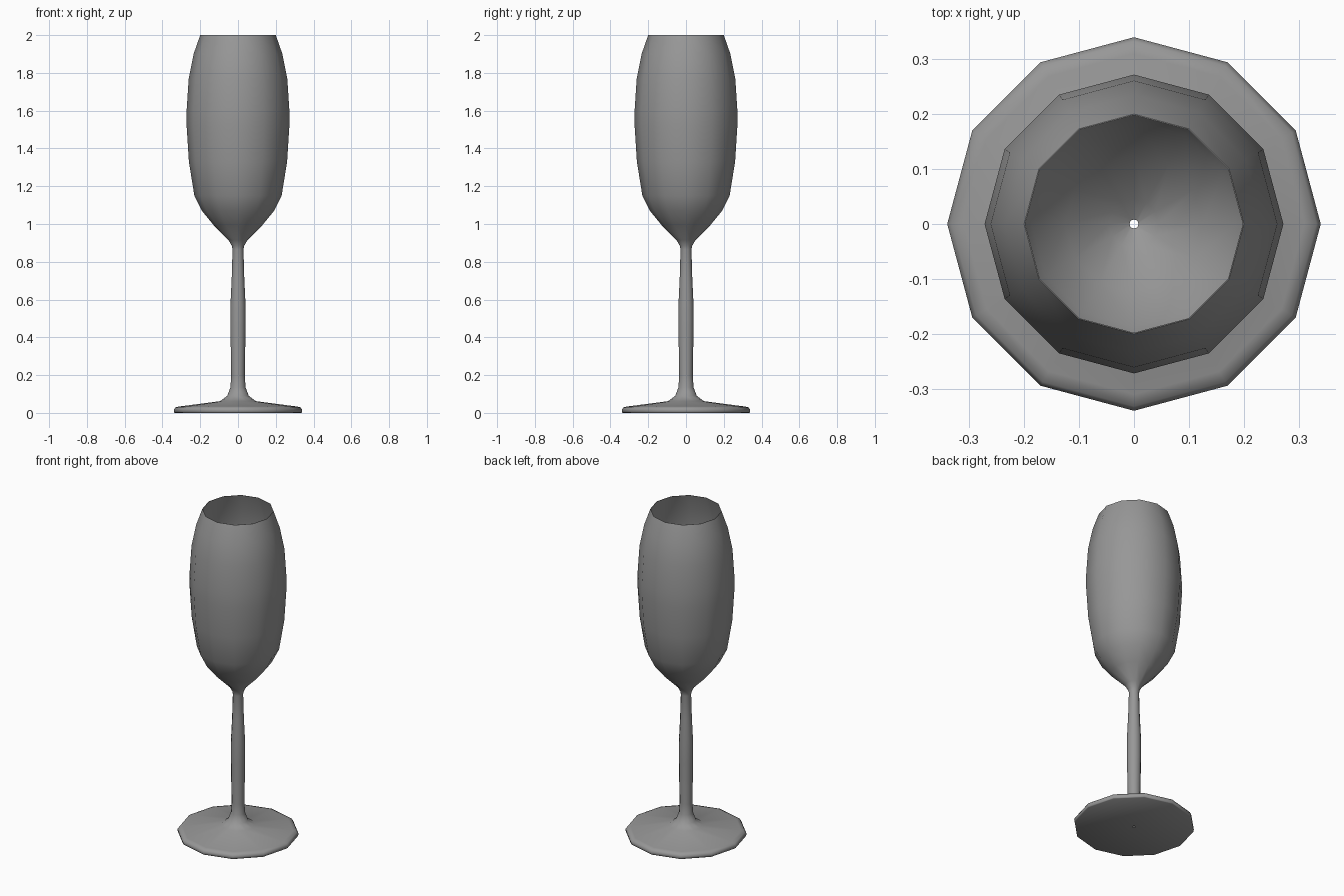
import bpy, bmesh, math

if "Cube" in bpy.data.objects:
    bpy.data.objects.remove(bpy.data.objects["Cube"])

SIDES = 12

# Bowl inside, from the small open centre up to the rim
inner = [(0.008, 0.92), (0.045, 0.94), (0.125, 1.01), (0.187, 1.085),
         (0.226, 1.165), (0.255, 1.33), (0.267, 1.52), (0.267, 1.6),
         (0.256, 1.77), (0.231, 1.9), (0.198, 2.0)]
# Bowl outside, from the rim down to the neck
outer = [(0.2, 2.0), (0.235, 1.9), (0.261, 1.77), (0.272, 1.6), (0.272, 1.52),
         (0.26, 1.33), (0.231, 1.15), (0.191, 1.07), (0.13, 0.995), (0.05, 0.915)]
# Stem
stem = [(0.033, 0.885), (0.029, 0.865), (0.033, 0.72), (0.04, 0.57),
        (0.04, 0.45), (0.036, 0.2), (0.04, 0.135), (0.057, 0.09)]
# Foot, ending in a small open centre underneath
foot = [(0.095, 0.062), (0.31, 0.034), (0.332, 0.029), (0.34, 0.016),
        (0.338, 0.003), (0.334, 0.0), (0.008, 0.0)]


def lathe(name, profile):
    """Turn a (radius, height) profile around the z axis."""
    bm = bmesh.new()
    rings = []
    for r, z in profile:
        rings.append([bm.verts.new((r * math.cos(math.tau * i / SIDES),
                                    r * math.sin(math.tau * i / SIDES), z))
                      for i in range(SIDES)])
    for a, b in zip(rings, rings[1:]):
        for i in range(SIDES):
            j = (i + 1) % SIDES
            bm.faces.new((a[i], a[j], b[j], b[i]))
    # Flip if needed so the outside faces outwards
    for f in bm.faces:
        f.normal_update()
    outside = max(bm.faces, key=lambda f: f.calc_center_median().xy.length)
    c = outside.calc_center_median()
    if outside.normal.xy.dot(c.xy) < 0:
        bmesh.ops.reverse_faces(bm, faces=bm.faces[:])
    mesh = bpy.data.meshes.new(name)
    bm.to_mesh(mesh)
    bm.free()
    obj = bpy.data.objects.new(name, mesh)
    bpy.context.collection.objects.link(obj)
    return obj


# Whole glass is one continuous turned surface
glass = lathe("flute_glass", inner + outer + stem + foot)
bpy.context.view_layer.objects.active = glass
glass.select_set(True)
bpy.ops.object.shade_smooth_by_angle(angle=math.radians(50))

# Dark grey
grey = bpy.data.materials.new("dark_grey")
grey.diffuse_color = (0.31, 0.31, 0.31, 1.0)
grey.use_nodes = True
grey.node_tree.nodes["Principled BSDF"].inputs["Base Color"].default_value = grey.diffuse_color
glass.data.materials.append(grey)
